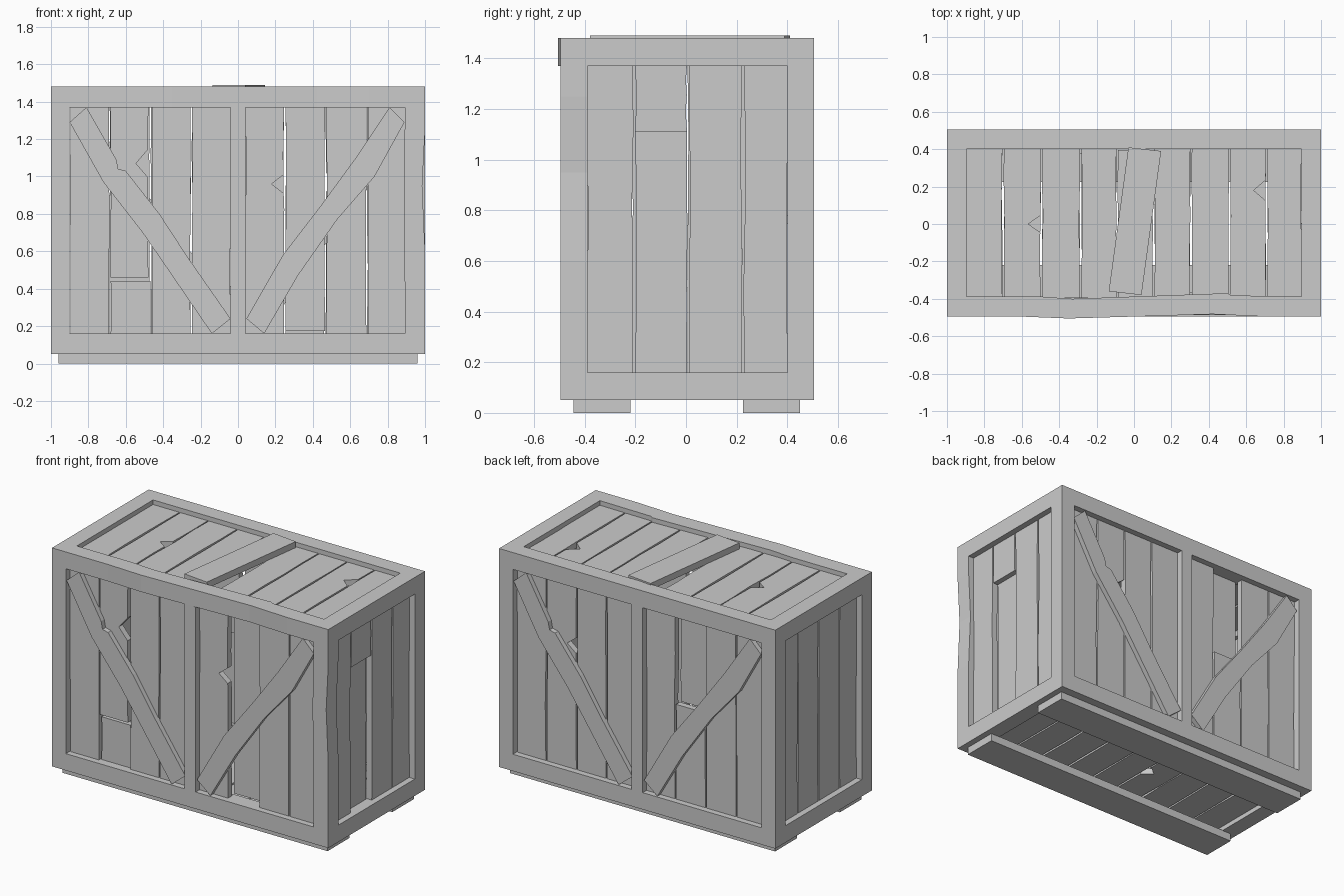
import bpy, bmesh, random

if "Cube" in bpy.data.objects:
    bpy.data.objects.remove(bpy.data.objects["Cube"])
random.seed(4)

# Each side of the crate: (u right, v up, d inward) -> world position
FACES = {
    "front":  lambda u, v, d: (u, -0.495 + d, v),
    "back":   lambda u, v, d: (-u, 0.505 - d, v),
    "right":  lambda u, v, d: (1 - d, u, v),
    "left":   lambda u, v, d: (-1 + d, 0.01 - u, v),
    "top":    lambda u, v, d: (u, v, 1.48 - d),
    "bottom": lambda u, v, d: (u, -v, 0.05 + d),
}


def board(name, face, pts, d0, d1):
    """Extrude a 2D outline on one side of the crate from depth d0 to d1."""
    f = FACES[face]
    bm = bmesh.new()
    a = [bm.verts.new(f(u, v, d0)) for u, v in pts]
    b = [bm.verts.new(f(u, v, d1)) for u, v in pts]
    bm.faces.new(a)
    bm.faces.new(b[::-1])
    n = len(pts)
    for i in range(n):
        bm.faces.new((a[i], b[i], b[(i + 1) % n], a[(i + 1) % n]))
    bmesh.ops.recalc_face_normals(bm, faces=bm.faces)
    me = bpy.data.meshes.new(name)
    bm.to_mesh(me)
    bm.free()
    ob = bpy.data.objects.new(name, me)
    bpy.context.collection.objects.link(ob)
    return ob


def rect(u0, u1, v0, v1):
    return [(u0, v0), (u1, v0), (u1, v1), (u0, v1)]


def plank(face, u0, u1, v0, v1, d=0.04, notch=None):
    """Upright plank with worn edges and an optional split in its right edge."""
    def wear():
        return random.uniform(0.002, 0.009)
    h = v1 - v0
    cuts = [v0 + h * t for t in (0.3, 0.55, 0.78)]
    right = [(u1 - wear(), v) for v in cuts]
    if notch:
        z, s = notch
        right = [p for p in right if abs(p[1] - z) > s * 1.2]
        right += [(u1 - 0.006, z - s), (u1 - 0.07, z), (u1 - 0.006, z + s)]
        right.sort(key=lambda p: p[1])
    left = [(u0 + wear(), v) for v in reversed(cuts)]
    pts = ([(u0 + 0.004, v0), (u1 - 0.004, v0)] + right
           + [(u1 - 0.004, v1), (u0 + 0.004, v1)] + left)
    board(face + "_plank", face, pts, d, d + 0.04)


# Corner posts, the front right one dented
for x in (-1, 0.9):
    board("back_post", "back", rect(x, x + 0.1, 0.05, 1.48), 0, 0.105)
board("front_left_post", "front", rect(-1, -0.9, 0.05, 1.48), 0, 0.105)
board("front_right_post", "front",
      [(0.895, 0.05), (1, 0.05), (1, 0.6), (0.985, 0.95), (1, 1.25),
       (1, 1.48), (0.895, 1.48), (0.887, 0.95)], 0, 0.105)

# Long rails, the top front one warped
board("front_top_rail", "top",
      [(-0.9, -0.495), (-0.6, -0.495), (-0.35, -0.505), (0.1, -0.492),
       (0.42, -0.482), (0.7, -0.495), (0.9, -0.495), (0.9, -0.388),
       (0.52, -0.382), (0.5, -0.37), (0, -0.388), (-0.33, -0.4), (-0.5, -0.388), (-0.9, -0.388)], 0, 0.11)
board("back_top_rail", "top", rect(-0.9, 0.9, 0.4, 0.505), 0, 0.11)
for y in (-0.505, 0.39):
    board("bottom_rail", "bottom", rect(-0.9, 0.9, y, y + 0.105), 0, 0.11)

# End rails and middle posts
for side in ("left", "right"):
    for z in (0.05, 1.37):
        board(side + "_rail", side, rect(-0.39, 0.4, z, z + 0.11), 0, 0.105)
for side in ("front", "back"):
    board(side + "_middle_post", side, rect(-0.04, 0.04, 0.16, 1.37), 0, 0.1)

# Diagonal braces, same pattern on front and back
brace_left = [(-0.81, 1.37), (-0.65, 1.09), (-0.64, 1.04), (-0.6, 1.03), (-0.42, 0.8),
              (-0.27, 0.57), (-0.04, 0.24), (-0.14, 0.16), (-0.4, 0.54),
              (-0.51, 0.7), (-0.72, 0.97), (-0.9, 1.29)]
brace_right = [(0.045, 0.24), (0.14, 0.16), (0.32, 0.47), (0.53, 0.77), (0.73, 1.0),
               (0.89, 1.29), (0.81, 1.37), (0.63, 1.1), (0.44, 0.84), (0.24, 0.58)]
for side in ("front", "back"):
    board(side + "_brace_left", side, brace_left, 0.008, 0.045)
    board(side + "_brace_right", side, brace_right, 0.008, 0.045)

# Front and back planks, with split, snapped and pushed-in ones
Z0, Z1 = 0.155, 1.375
edges = [-0.9, -0.685, -0.465, -0.25, -0.035, 0.035, 0.25, 0.47, 0.69, 0.9]
for side in ("front", "back"):
    for i in range(9):
        a, b = edges[i], edges[i + 1]
        if i == 4:
            continue
        if side == "front" and i == 1:
            plank(side, a, b - 0.01, 0.46, Z1, notch=(1.07, 0.075))
            plank(side, a, b, Z0, 0.44, 0.055)
        elif side == "front" and i == 5:
            plank(side, a, b, Z0, Z1, notch=(0.96, 0.05))
        elif side == "front" and i == 6:
            plank(side, a, b, 0.175, Z1, 0.09)
        elif side == "back" and i == 1:
            plank(side, a, b, Z0, Z1, notch=(0.97, 0.05))
        elif side == "back" and i == 6:
            plank(side, a, b, Z0, 0.78)
            plank(side, a, b, 0.78, Z1, 0.09)
        else:
            plank(side, a, b, Z0, Z1)

# End planks, one snapped on the right
ends = [-0.395, -0.205, 0.008, 0.225, 0.405]
for side in ("left", "right"):
    for i in range(4):
        a, b = ends[i], ends[i + 1]
        if side == "right" and i == 1:
            plank(side, a, b, 1.11, Z1)
            plank(side, a, b, Z0, 1.11, 0.075)
        else:
            plank(side, a, b, Z0, Z1)

# Lid and floor planks
slats = [-0.905, -0.7, -0.495, -0.285, -0.09, 0.105, 0.305, 0.51, 0.71, 0.9]
splits = {("top", 1): (0.0, 0.045), ("top", 7): (0.18, 0.055), ("bottom", 3): (0.0, 0.05)}
for side in ("top", "bottom"):
    for i in range(9):
        if side == "top" and i == 4:
            continue
        plank(side, slats[i], slats[i + 1], -0.395, 0.405, 0.03, splits.get((side, i)))

# Loose lid plank lying askew
board("loose_plank", "top",
      [(-0.03, 0.41), (0.145, 0.39), (0.04, -0.38), (-0.135, -0.36)], -0.01, 0.032)

# Skids under the crate
for y in (-0.45, 0.22):
    board("skid", "bottom", rect(-0.96, 0.96, y, y + 0.225), -0.05, 0.002)
